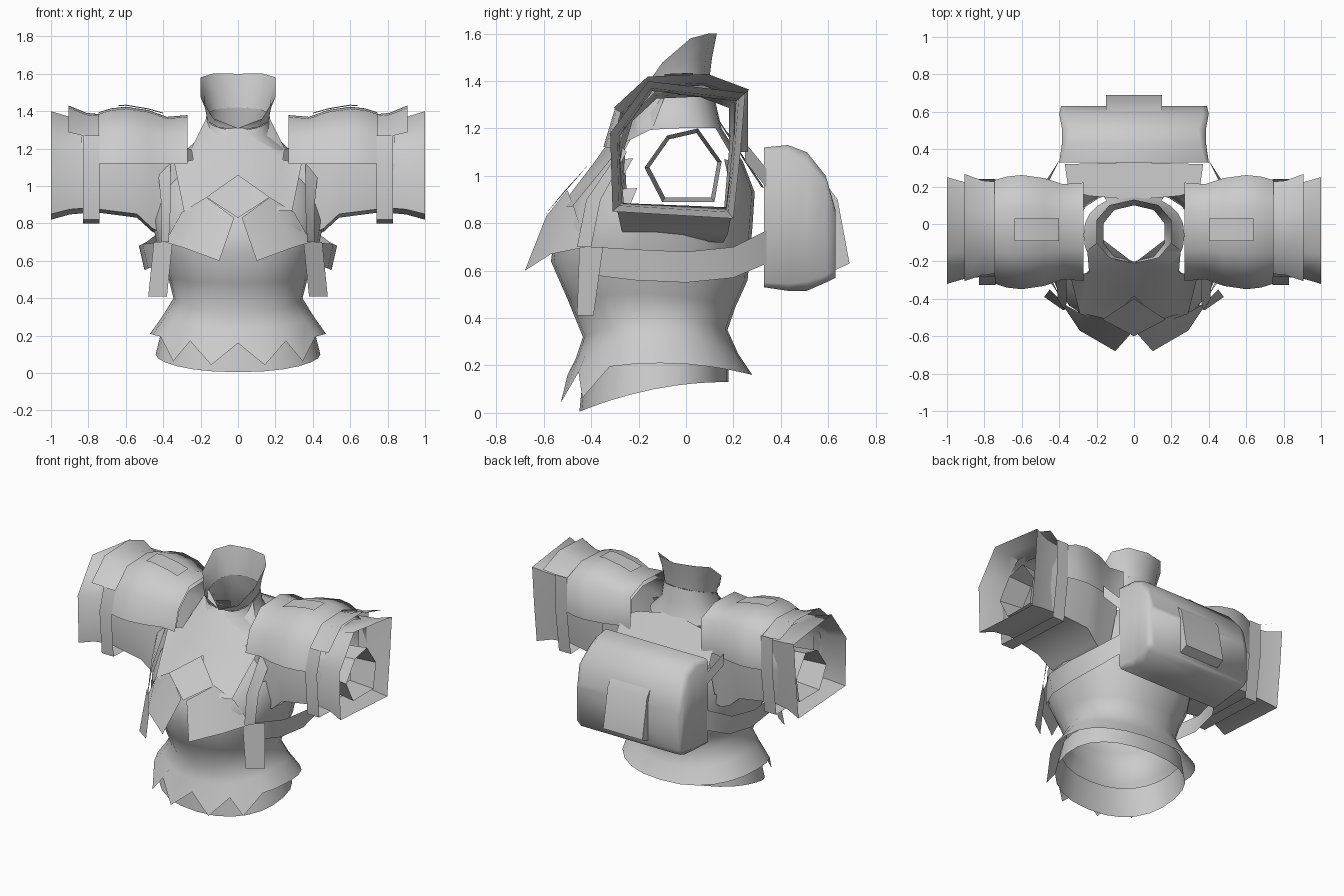
import bpy, bmesh
from math import sin, cos, pi, radians

cube = bpy.data.objects.get("Cube")
if cube:
    bpy.data.objects.remove(cube)

GREY = (0.6, 0.6, 0.6, 1)
mat = bpy.data.materials.new("light grey")
mat.use_nodes = True
mat.diffuse_color = GREY
mat.node_tree.nodes["Principled BSDF"].inputs["Base Color"].default_value = GREY


def build(name, verts, faces, mirror=False, angle=50):
    """Make a smooth-shaded object, optionally mirrored across x."""
    if mirror:
        n = len(verts)
        faces = faces + [[i + n for i in reversed(f)] for f in faces]
        verts = verts + [(-x, y, z) for x, y, z in verts]
    mesh = bpy.data.meshes.new(name)
    mesh.from_pydata(verts, [], faces)
    bm = bmesh.new()
    bm.from_mesh(mesh)
    bmesh.ops.remove_doubles(bm, verts=bm.verts, dist=0.0005)
    bmesh.ops.recalc_face_normals(bm, faces=bm.faces)
    bm.to_mesh(mesh)
    bm.free()
    mesh.materials.append(mat)
    ob = bpy.data.objects.new(name, mesh)
    bpy.context.collection.objects.link(ob)
    bpy.ops.object.select_all(action='DESELECT')
    ob.select_set(True)
    bpy.context.view_layer.objects.active = ob
    bpy.ops.object.shade_smooth_by_angle(angle=radians(angle))
    return ob


def loft(name, rings, closed=True, mirror=False, caps=False, angle=50):
    """Skin a list of equal-length rings."""
    n = len(rings[0])
    verts = [p for r in rings for p in r]
    faces = [[k * n + i, k * n + (i + 1) % n, (k + 1) * n + (i + 1) % n, (k + 1) * n + i]
             for k in range(len(rings) - 1) for i in range(n if closed else n - 1)]
    if caps:
        faces += [list(range(n)), list(range(len(verts) - n, len(verts)))]
    return build(name, verts, faces, mirror, angle)


def hoop(hx, yf, yb, zf, zm, zb, n=24):
    """Body ring starting at the front; z bends through front, middle and back."""
    out = []
    for i in range(n):
        a = 2 * pi * i / n
        c, s = -cos(a), sin(a)
        c, s = (abs(v) ** 0.88 * (1 if v > 0 else -1) for v in (c, s))
        z = zm + (zb - zf) / 2 * c + ((zb + zf) / 2 - zm) * c * c
        out.append((hx * s, (yf + yb) / 2 + (yb - yf) / 2 * c, z))
    return out


# Torso shell flowing into a zigzag skirt, with open arm holes
skirt_edge = []
for i, (x, y, z) in enumerate(hoop(0.47, -0.50, 0.28, 0.16, 0.21, 0.16)):
    spike = i % 2 and y < -0.3
    skirt_edge.append((x, y - 0.04, z - 0.12) if spike else (x, y, z))
torso = loft("torso", [
    skirt_edge,
    hoop(0.40, -0.465, 0.22, 0.23, 0.31, 0.25),
    hoop(0.345, -0.435, 0.175, 0.32, 0.40, 0.35),
    hoop(0.37, -0.50, 0.21, 0.48, 0.50, 0.45),
    hoop(0.42, -0.57, 0.26, 0.64, 0.62, 0.56),
    hoop(0.46, -0.55, 0.28, 0.78, 0.82, 0.78),
    hoop(0.44, -0.47, 0.29, 0.93, 0.95, 0.93),
    hoop(0.38, -0.36, 0.24, 1.06, 1.08, 1.06),
    hoop(0.27, -0.27, 0.15, 1.18, 1.20, 1.20),
    hoop(0.18, -0.22, 0.12, 1.27, 1.28, 1.33),
    hoop(0.17, -0.20, 0.10, 1.30, 1.37, 1.42)], angle=75)
bm = bmesh.new()
bm.from_mesh(torso.data)
holes = []
for f in bm.faces:
    c = f.calc_center_median()
    if abs(c.x) > 0.2 and -0.26 < c.y < 0.2 and 0.84 < c.z < 1.18:
        holes.append(f)
bmesh.ops.delete(bm, geom=holes, context='FACES')
bm.to_mesh(torso.data)
bm.free()

# Flared collar, low at the throat
loft("collar", [hoop(0.17, -0.20, 0.10, 1.30, 1.37, 1.42, 10),
                hoop(0.185, -0.205, 0.11, 1.305, 1.46, 1.5, 10),
                hoop(0.21, -0.21, 0.13, 1.31, 1.54, 1.6, 10)])

# Hem below the skirt
loft("hem", [hoop(0.44, -0.45, 0.18, 0.005, 0.10, 0.13),
             hoop(0.40, -0.43, 0.18, 0.20, 0.26, 0.25)])

# Chest mantle, diamond and lower flaps
mantle = [(0, -0.21, 1.31), (0.17, -0.08, 1.36), (0.25, -0.14, 1.20), (0.24, -0.26, 1.14),
          (0.34, -0.28, 1.12), (0.29, -0.48, 0.87), (0.15, -0.53, 0.87), (0, -0.385, 1.06)]
build("chest_mantle", mantle, [[0, 1, 2, 3], [0, 3, 7], [3, 4, 5], [3, 5, 6, 7]], True, 60)
build("chest_diamond", [(0, -0.40, 1.06), (0.17, -0.51, 0.94), (0, -0.60, 0.83)], [[0, 1, 2]], True)
build("chest_flap", [(0.02, -0.59, 0.83), (0.17, -0.50, 0.94), (0.30, -0.47, 0.86),
                     (0.39, -0.42, 0.70), (0.29, -0.57, 0.67), (0.10, -0.68, 0.60)],
      [[0, 1, 4, 5], [1, 2, 3, 4]], True)
build("back_mantle", [(0, 0.13, 1.25), (0.24, 0.15, 1.21), (0.35, 0.18, 1.18),
                      (0.37, 0.32, 0.95), (0, 0.33, 0.95)], [[0, 1, 2, 3, 4]], True)

# Sleeve section, running from lower front over the top to lower back
SECTION = [(-0.30, 0.85), (-0.325, 1.12), (-0.28, 1.27), (-0.15, 1.39),
           (0.08, 1.40), (0.24, 1.34), (0.24, 1.10), (0.20, 0.83)]


def sleeve(x, s, low=0.0, pick=SECTION):
    """Sleeve ring at x, scaled about the arm axis, with the underside dropped."""
    return [(x, -0.03 + (y + 0.03) * s, 1.10 + (z - 1.10) * s - (low if z < 1 else 0)) for y, z in pick]


loft("sleeve", [sleeve(0.29, 0.78, 0.16), sleeve(0.38, 0.82, 0.16), sleeve(0.46, 0.9, 0.10),
                sleeve(0.54, 0.96, 0.01), sleeve(0.74, 0.9), sleeve(0.84, 0.86)],
     mirror=True, angle=75)

# Wide outer cuff with a loose arm ring inside
CUFF = [(-0.31, 0.85), (-0.32, 1.18), (-0.16, 1.40), (0.25, 1.35), (0.23, 1.1), (0.20, 0.82)]
ARM = [(-0.10, 0.89), (-0.175, 1.035), (-0.08, 1.17), (0.05, 1.20), (0.15, 1.06), (0.12, 0.89)]
loft("outer_cuff", [sleeve(0.78, 0.86, 0, CUFF), sleeve(0.9, 0.90, 0, CUFF),
                    sleeve(1.0, 1, 0, CUFF)], mirror=True, angle=60)
loft("arm_ring", [[(x, y * s, 1.04 + (z - 1.04) * s) for y, z in ARM]
                  for x, s in ((0.95, 1), (0.78, 0.88))], mirror=True, angle=30)

# Shoulder pad over the upper sleeve, second pad layer, lower arm band
UPPER = SECTION[1:7]
loft("shoulder_pad", [sleeve(0.27, 0.93, 0, UPPER), sleeve(0.38, 0.90, 0, UPPER),
                      sleeve(0.48, 1.02, 0, UPPER), sleeve(0.60, 1.08, 0, UPPER),
                      sleeve(0.68, 1.05, 0, UPPER), sleeve(0.745, 0.98, 0, UPPER)],
     closed=False, mirror=True, angle=75)
loft("upper_cuff", [sleeve(0.72, 0.94, 0, SECTION[2:6]), sleeve(0.81, 0.97, 0, SECTION[2:6]),
                    sleeve(0.905, 1.1, 0, SECTION[2:6])], closed=False, mirror=True, angle=75)
BAND = SECTION[5:] + SECTION[:3]
loft("arm_band", [sleeve(0.74, 1.0, 0.03, BAND), sleeve(0.83, 1.0, 0.03, BAND)],
     closed=False, mirror=True, angle=75)
loft("shoulder_patch", [[(x, -0.09, z), (x, 0.03, z + 0.005)] for x, z in
                        ((0.40, 1.387), (0.48, 1.41), (0.60, 1.43), (0.64, 1.427))],
     closed=False, mirror=True)

# Harness: shoulder straps, hanging tails and side belt
loft("shoulder_strap", [[(0.36, -0.27, 1.12), (0.43, -0.25, 1.10)],
                        [(0.36, -0.42, 0.90), (0.41, -0.36, 0.90)],
                        [(0.37, -0.46, 0.70), (0.41, -0.40, 0.70)]], closed=False, mirror=True)
loft("strap_tail", [[(0.35, -0.45, 0.70), (0.45, -0.35, 0.70)],
                    [(0.38, -0.46, 0.41), (0.48, -0.39, 0.41)]], closed=False, mirror=True)
loft("side_belt", [[(0.40, -0.38, 0.70), (0.40, -0.38, 0.58)],
                   [(0.51, -0.22, 0.69), (0.48, -0.22, 0.56)],
                   [(0.53, 0.0, 0.68), (0.50, 0.0, 0.55)],
                   [(0.49, 0.20, 0.70), (0.47, 0.20, 0.57)],
                   [(0.40, 0.34, 0.77), (0.40, 0.34, 0.63)]], closed=False, mirror=True)
loft("pack_strap", [[(0.40, 0.34, 0.95), (0.40, 0.34, 1.03)],
                    [(0.46, 0.25, 1.06), (0.46, 0.25, 1.14)]], closed=False, mirror=True)


# Backpack with a rear pocket
def slab(hx, y, z0, z1, c):
    """Rectangle with cut corners in an x-z plane."""
    return [(hx, y, z0 + c), (hx, y, z1 - c), (hx - c, y, z1), (c - hx, y, z1),
            (-hx, y, z1 - c), (-hx, y, z0 + c), (c - hx, y, z0), (hx - c, y, z0)]


loft("backpack", [slab(0.40, 0.33, 0.53, 1.12, 0.02), slab(0.385, 0.43, 0.515, 1.13, 0.03),
                  slab(0.385, 0.51, 0.515, 1.10, 0.04), slab(0.40, 0.59, 0.55, 1.0, 0.03),
                  slab(0.39, 0.63, 0.57, 0.86, 0.03)], caps=True, angle=65)
POCKET = [(0.58, 0.98), (0.64, 0.90), (0.69, 0.63), (0.60, 0.59)]
loft("pack_pocket", [[(x, y, z) for y, z in POCKET] for x in (0.15, -0.15)], caps=True)
